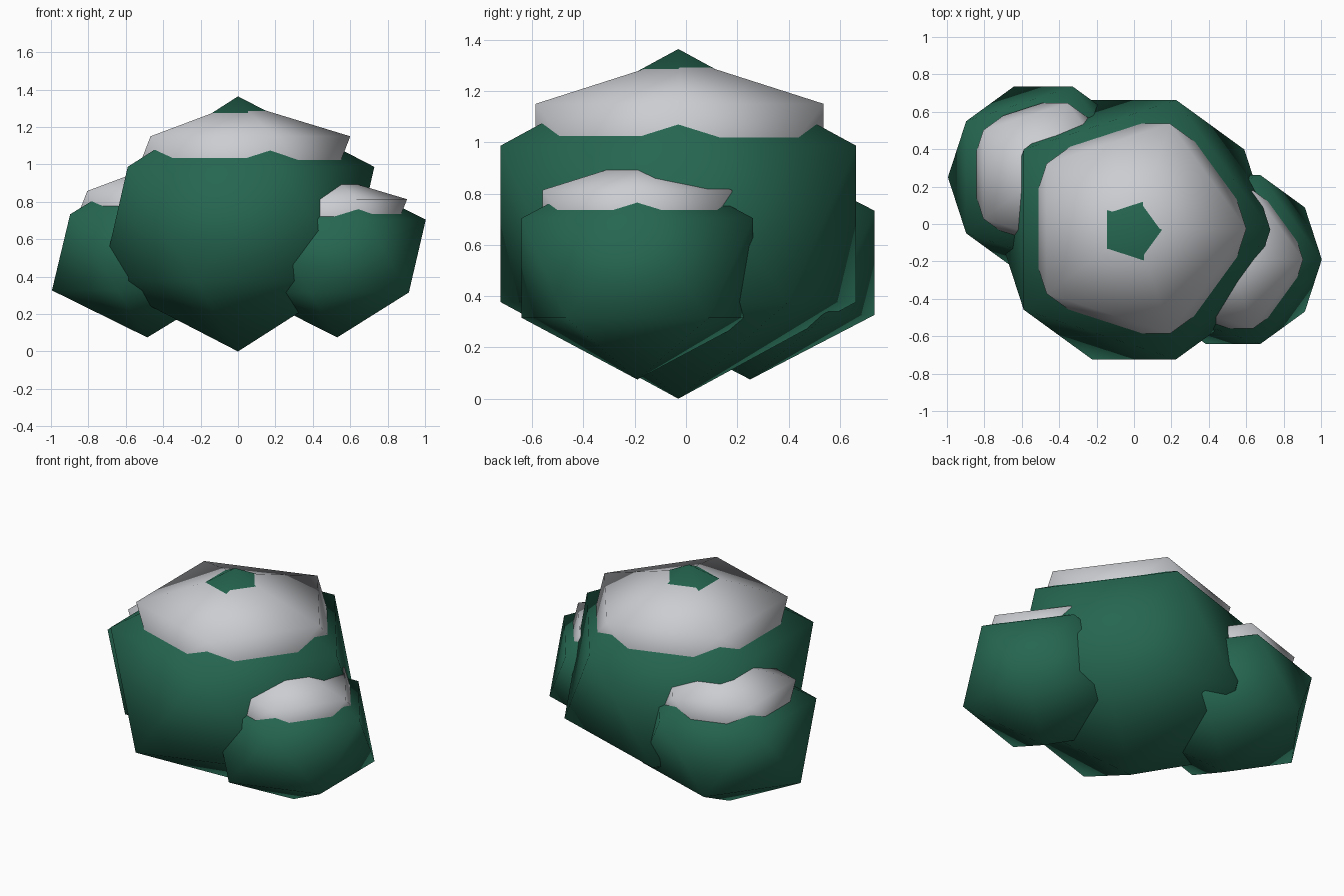
import bpy

if "Cube" in bpy.data.objects:
    bpy.data.objects.remove(bpy.data.objects["Cube"])


def material(name, rgb):
    m = bpy.data.materials.new(name)
    m.diffuse_color = (*rgb, 1)
    m.use_nodes = True
    m.node_tree.nodes["Principled BSDF"].inputs["Base Color"].default_value = m.diffuse_color
    return m


green = material("leaf green", (0.019, 0.135, 0.082))
white = material("snow white", (0.60, 0.61, 0.64))


def blob(name, centre, width, height, mat):
    """Smooth-shaded, coarse icosphere with separate width and height radii."""
    bpy.ops.mesh.primitive_ico_sphere_add(subdivisions=1, radius=1, location=centre)
    ob = bpy.context.object
    ob.name = name
    ob.scale = (width, width, height)
    bpy.ops.object.transform_apply(location=False, rotation=False, scale=True)
    ob.data.materials.append(mat)
    bpy.ops.object.shade_smooth()
    return ob


# Main bush with its snow cap; the tip pokes through the snow
blob("main_bush", (0, -0.03, 0.682), 0.815, 0.682, green)
blob("main_snow", (0.01, -0.025, 1.005), 0.66, 0.325, white)

# Small bush on the right, towards the front
blob("right_bush", (0.53, -0.19, 0.51), 0.53, 0.435, green)
blob("right_snow", (0.515, -0.19, 0.72), 0.435, 0.21, white)

# Small bush on the left, towards the back
blob("left_bush", (-0.485, 0.25, 0.53), 0.57, 0.455, green)
blob("left_snow", (-0.48, 0.265, 0.76), 0.45, 0.22, white)
